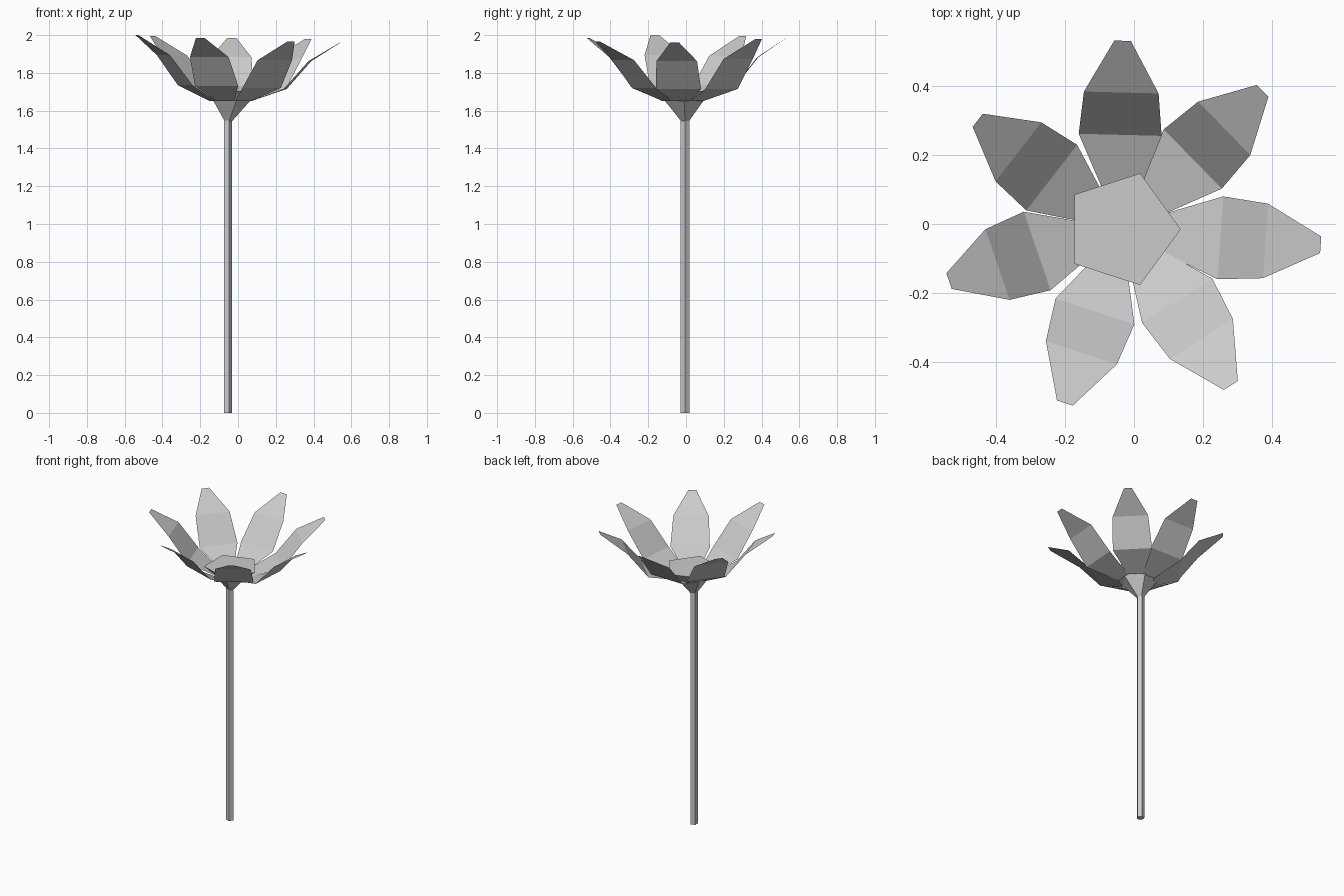
import bpy, bmesh, math
from mathutils import Vector

if "Cube" in bpy.data.objects:
    bpy.data.objects.remove(bpy.data.objects["Cube"])


def make_object(name, rings, closed, caps=False):
    """Bridge successive point rows with quads; closed rows form a tube."""
    bm = bmesh.new()
    rows = [[bm.verts.new(p) for p in ring] for ring in rings]
    n = len(rows[0])
    for a, b in zip(rows, rows[1:]):
        for i in range(n if closed else n - 1):
            j = (i + 1) % n
            bm.faces.new((a[i], a[j], b[j], b[i]))
    if caps:
        bm.faces.new(rows[0][::-1])
        bm.faces.new(rows[-1])
    mesh = bpy.data.meshes.new(name)
    bm.to_mesh(mesh)
    bm.free()
    obj = bpy.data.objects.new(name, mesh)
    bpy.context.collection.objects.link(obj)
    return obj


def pentagon(x, y, z, r):
    return [(x + r * math.cos(i * math.tau / 5), y + r * math.sin(i * math.tau / 5), z)
            for i in range(5)]


# Thin five-sided stem
make_object("stem", [pentagon(-0.055, -0.005, z, 0.024) for z in (0, 1.55)], True, True)

# Flaring five-sided flower centre
make_object("flower_centre", [pentagon(-0.053, -0.005, 1.545, 0.022),
                              pentagon(-0.043, -0.01, 1.655, 0.11),
                              pentagon(-0.035, -0.015, 1.705, 0.17)], True, True)

# Petals: middle of the fold and middle of the tip
petals = [
    ((0.25, -0.04, 1.715), (0.54, -0.06, 1.96)),
    ((0.17, 0.188, 1.715), (0.372, 0.385, 1.98)),
    ((-0.04, 0.258, 1.73), (-0.033, 0.53, 1.985)),
    ((-0.238, 0.134, 1.735), (-0.452, 0.30, 1.995)),
    ((-0.28, -0.078, 1.735), (-0.535, -0.165, 2.0)),
    ((-0.113, -0.253, 1.73), (-0.20, -0.518, 1.985)),
    ((0.125, -0.222, 1.72), (0.28, -0.467, 1.965)),
]
centre = Vector((-0.035, -0.015, 0))
for k, (fold, tip) in enumerate(petals):
    fold, tip = Vector(fold), Vector(tip)
    out = Vector((fold.x - centre.x, fold.y - centre.y, 0)).normalized()
    root = centre + out * 0.1 + Vector((0, 0, 1.65))
    wide = fold.lerp(tip, 0.45)
    wide.z = fold.z + 0.6 * (tip.z - fold.z)
    axis = tip - fold
    side = Vector((-axis.y, axis.x, 0)).normalized()
    rows = [(p + side * w, p - side * w) for p, w in
            ((root, 0.048), (fold, 0.12), (wide, 0.108), (tip, 0.024))]
    make_object(f"petal_{k + 1}", rows, False)
